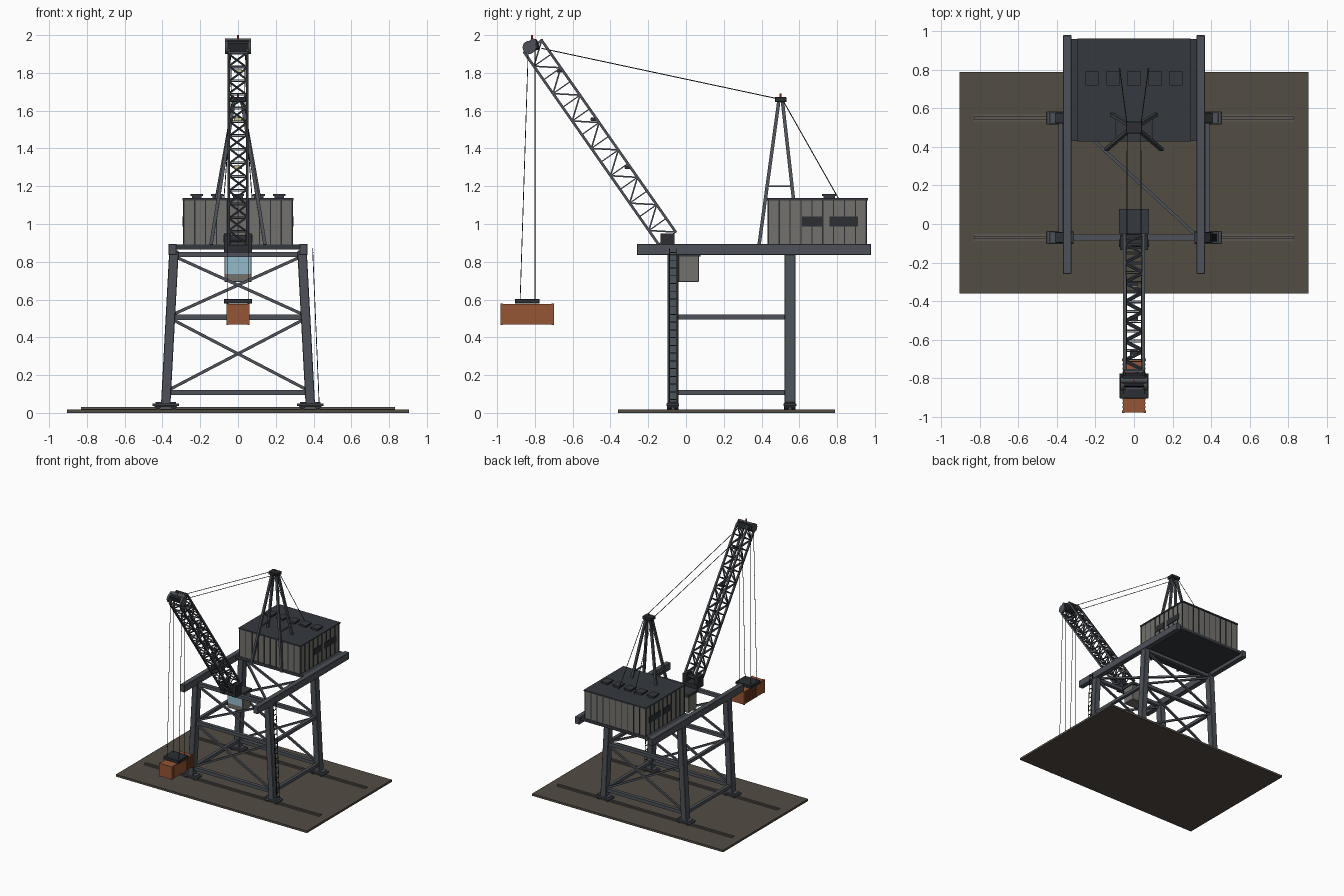
import bpy, bmesh
from math import pi
from mathutils import Vector, Matrix

if "Cube" in bpy.data.objects:
    bpy.data.objects.remove(bpy.data.objects["Cube"])


def mat(name, r, g, b):
    m = bpy.data.materials.new(name)
    m.diffuse_color = (r, g, b, 1)
    m.use_nodes = True
    m.node_tree.nodes["Principled BSDF"].inputs["Base Color"].default_value = m.diffuse_color
    return m


STEEL = mat("steel", .075, .085, .1)
DARK = mat("dark_steel", .025, .028, .033)
WALL = mat("wall_panel", .17, .165, .15)
ROOF = mat("roof", .035, .04, .048)
DIRT = mat("dirt", .085, .072, .055)
RAIL = mat("rail", .11, .1, .09)
RUST = mat("rust", .3, .09, .035)
GLASS = mat("glass", .3, .5, .6)
RED = mat("red_lamp", .7, .05, .03)
YELLOW = mat("lamp", .55, .5, .2)


class Part:
    """Collects boxes, bars and rods into one named object."""

    def __init__(self, name, material):
        self.name, self.material, self.bm = name, material, bmesh.new()

    def box(self, x0, x1, y0, y1, z0, z1, rot=None):
        c = Vector(((x0 + x1) / 2, (y0 + y1) / 2, (z0 + z1) / 2))
        m = Matrix.Translation(c) @ (rot or Matrix()) @ Matrix.Diagonal((x1 - x0, y1 - y0, z1 - z0, 1))
        bmesh.ops.create_cube(self.bm, size=1, matrix=m)
        return self

    def bar(self, a, b, w, d=None, sides=0):
        a, b = Vector(a), Vector(b)
        z = (b - a).normalized()
        x = Vector((1, 0, 0)) if abs(z.x) < .9 else Vector((0, 1, 0))
        x = (x - z * x.dot(z)).normalized()
        r = Matrix((x, z.cross(x), z)).transposed().to_4x4()
        m = Matrix.Translation((a + b) / 2) @ r
        n = (b - a).length
        if sides:
            bmesh.ops.create_cone(self.bm, cap_ends=True, segments=sides, radius1=w / 2,
                                  radius2=w / 2, depth=n, matrix=m)
        else:
            bmesh.ops.create_cube(self.bm, size=1, matrix=m @ Matrix.Diagonal((w, d or w, n, 1)))
        return self

    def done(self, bevel=0):
        me = bpy.data.meshes.new(self.name)
        self.bm.to_mesh(me)
        self.bm.free()
        me.materials.append(self.material)
        ob = bpy.data.objects.new(self.name, me)
        bpy.context.collection.objects.link(ob)
        if bevel:
            mod = ob.modifiers.new("bevel", 'BEVEL')
            mod.width, mod.segments = bevel, 1
        return ob


YF, YR = -.07, .55          # front and rear frame planes


def leg_x(z):
    return .383 - .043 * (z - .04) / .8


# Quay slab and rails
Part("quay_slab", DIRT).box(-.905, .905, -.36, .79, 0, .018).done()
p = Part("rails", RAIL)
for y in (YF, YR):
    p.box(-.83, .83, y - .018, y + .018, .016, .021).box(-.83, .83, y - .008, y + .008, .02, .03)
p.done()

# Portal legs, bogies and wheels
legs, bogies, wheels = Part("portal_legs", STEEL), Part("bogies", STEEL), Part("bogie_wheels", DARK)
for s in (-1, 1):
    for y in (YF, YR):
        legs.bar((s * leg_x(.04), y, .04), (s * leg_x(.86), y, .86), .05, .058)
        bogies.box(s * .383 - .055, s * .383 + .055, y - .027, y + .027, .03, .058)
        bogies.box(s * .383 - .07, s * .383 + .07, y - .034, y + .034, .036, .05)
        for dx in (-.042, .042):
            wheels.bar((s * .383 + dx, y - .03, .036), (s * .383 + dx, y + .03, .036), .034, sides=12)
legs.done(.003)
bogies.done(.002)
wheels.done()

# Cross beams and X bracing of front and rear frames
p, q = Part("portal_beams", STEEL), Part("portal_braces", STEEL)
for y in (YF, YR):
    for z in (.108, .507, .838):
        p.box(-leg_x(z), leg_x(z), y - .015, y + .015, z - .014, z + .014)
    for z0, z1 in ((.115, .5), (.515, .83)):
        for s in (-1, 1):
            q.bar((-s * leg_x(z0), y + s * .004, z0), (s * leg_x(z1), y + s * .004, z1), .016)
for s in (-1, 1):
    for z in (.108, .507):
        x = s * leg_x(z)
        p.box(x - .013, x + .013, YF, YR, z - .013, z + .013)
q.bar((-.335, YR, .845), (.335, YF, .845), .016)
p.done()
q.done()

# Long top girders
p = Part("top_girders", STEEL)
for s in (-1, 1):
    p.box(s * .347 - .022, s * .347 + .022, -.26, .98, .835, .895)
p.done(.003)

# Access ladder beside the front right leg
p = Part("ladder", DARK)
for dy in (-.018, .018):
    p.bar((.43, YF + dy, .04), (.395, YF + dy, .87), .004)
for i in range(20):
    z = .07 + i * .041
    x = .43 - .035 * (z - .04) / .83
    p.bar((x, YF - .018, z), (x, YF + .018, z), .005)
p.done()

# Machinery house
Part("house_floor", ROOF).box(-.325, .325, .43, .96, .866, .892).done()
Part("house_walls", WALL).box(-.288, .288, .434, .956, .89, 1.128).done()
Part("house_roof", ROOF).box(-.294, .294, .428, .964, 1.125, 1.137).done()
p = Part("house_ribs", DARK)
for i in range(10):
    y = .436 + i * .0576
    for s in (-1, 1):
        p.box(s * .289 - .003, s * .289 + .003, y - .003, y + .003, .892, 1.126)
for i in range(11):
    x = -.286 + i * .0572
    for y in (.434, .956):
        p.box(x - .003, x + .003, y - .003, y + .003, .892, 1.126)
p.done()
p = Part("house_windows", DARK)
for s in (-1, 1):
    for y0, y1 in ((.615, .725), (.76, .91)):
        p.box(s * .29 - .004, s * .29 + .004, y0, y1, .988, 1.04)
p.done()
p = Part("roof_vents", ROOF)
for i in range(-2, 3):
    p.box(i * .109 - .026, i * .109 + .026, .727, .788, 1.13, 1.15)
    p.box(i * .109 - .033, i * .109 + .033, .72, .795, 1.148, 1.158)
p.done()

# A-frame mast and its back stays
p, q = Part("mast_frame", STEEL), Part("mast_head", DARK)
for s in (-1, 1):
    p.bar((s * .143, .387, .89), (s * .02, .492, 1.655), .018)
    p.bar((s * .14, .585, .99), (s * .02, .51, 1.655), .018)
    p.bar((s * .092, .43, 1.2), (s * .092, .555, 1.2), .01)
p.done()
q.box(-.042, .042, .47, .532, 1.645, 1.672).done(.003)
p = Part("stay_cables", DARK)
for s in (-1, 1):
    p.bar((s * .04, -.765, 1.93), (s * .035, .5, 1.66), .005, sides=6)
    p.bar((s * .035, .51, 1.66), (s * .075, .81, 1.13), .005, sides=6)
p.done()

# Lattice jib: four chords with zigzag lacing
A, B = Vector((0, -.1, .925)), Vector((0, -.81, 1.94))
U = (B - A).normalized()
N = Vector((0, -U.z, U.y)) * -1
if N.z < 0:
    N = -N
HW, HD, PANELS = .049, .056, 14


def jib(t, sx, sn):
    return A.lerp(B, t) + Vector((sx * HW, 0, 0)) + N * (sn * HD)


p, q = Part("jib_chords", STEEL), Part("jib_lacing", STEEL)
for sx in (-1, 1):
    for sn in (-1, 1):
        p.bar(jib(0, sx, sn), jib(1, sx, sn), .014)
for i in range(PANELS):
    t0, t1 = i / PANELS, (i + 1) / PANELS
    d = 1 if i % 2 else -1
    for s in (-1, 1):
        q.bar(jib(t0, s, -d), jib(t1, s, d), .008)
        q.bar(jib(t0, -d, s), jib(t1, d, s), .008)
        q.bar(jib(t0, s, -1), jib(t0, s, 1), .006)
        q.bar(jib(t0, -1, s), jib(t0, 1, s), .006)
for s in (-1, 1):
    q.bar(jib(1, s, -1), jib(1, s, 1), .012)
    q.bar(jib(1, -1, s), jib(1, 1, s), .012)
p.done()
q.done()
p = Part("jib_lamps", DARK)
q = Part("jib_lamp_lenses", YELLOW)
for y, z in ((-.31, 1.3), (-.49, 1.555), (-.67, 1.81)):
    p.box(-.022, .022, y - .013, y + .013, z - .009, z + .009)
    q.box(-.018, .018, y - .016, y - .012, z - .006, z + .006)
p.done()
q.done()

# Jib foot pivot and jib head with sheaves
p = Part("jib_foot", DARK)
for s in (-1, 1):
    p.box(s * .055 - .018, s * .055 + .018, -.135, -.06, .85, .95)
p.bar((-.078, -.1, .922), (.078, -.1, .922), .04, sides=16)
p.box(-.07, .07, -.13, -.05, .85, .885)
p.done()
R = Matrix.Rotation(.35, 4, 'X')
Part("jib_head", DARK).box(-.066, .066, -.84, -.78, 1.915, 1.975, R).done(.008)
p = Part("jib_head_sheaves", STEEL)
for s in (-1, 1):
    p.bar((s * .052, -.83, 1.935), (s * .07, -.83, 1.935), .07, sides=20)
p.bar((-.07, -.81, 1.965), (.07, -.81, 1.965), .034, sides=16)
p.done()
p = Part("warning_lamps", RED)
p.bar((0, -.815, 1.97), (0, -.815, 2.0), .012, sides=10)
p.bar((0, .5, 1.67), (0, .5, 1.69), .01, sides=10)
p.done()

# Hoist ropes, spreader and hanging container
p = Part("hoist_ropes", DARK)
for s in (-1, 1):
    p.bar((s * .055, -.835, 1.93), (s * .055, -.878, .6), .004, sides=6)
    p.bar((s * .055, -.8, 1.93), (s * .055, -.8, .6), .004, sides=6)
p.done()
Part("spreader", DARK).box(-.075, .075, -.905, -.775, .578, .604).done(.003)
Part("container", RUST).box(-.057, .057, -.978, -.702, .467, .576).done()
p = Part("container_ribs", RUST)
for i in range(14):
    y = -.97 + i * .02
    for s in (-1, 1):
        p.box(s * .058 - .002, s * .058 + .002, y - .005, y + .005, .472, .571)
for s in (-1, 1):
    for y in (-.975, -.705):
        p.box(s * .055 - .006, s * .055 + .006, y - .006, y + .006, .465, .578)
p.done()

# Operator cab hanging below the front beam
Part("cab", WALL).box(-.072, .072, -.04, .068, .692, .83).done(.003)
Part("cab_window", GLASS).box(-.068, .068, -.044, -.036, .735, .825).done()
Part("cab_roof", ROOF).box(-.078, .078, -.055, .078, .828, .852).done()
